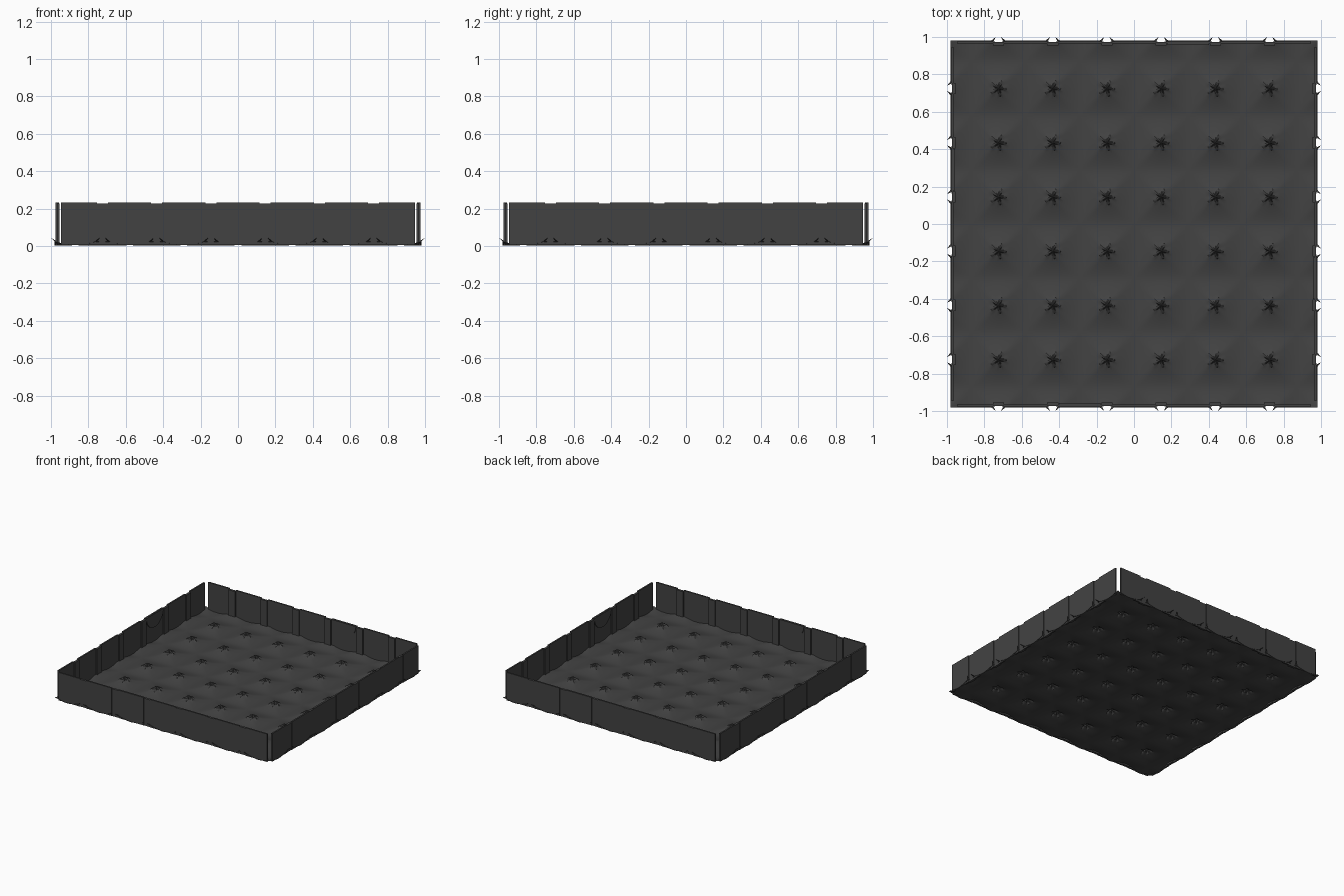
import bpy, bmesh, math
from mathutils import Matrix, Vector

cube = bpy.data.objects.get("Cube")
if cube:
    bpy.data.objects.remove(cube)

mat = bpy.data.materials.new("charcoal grey")
mat.use_nodes = True
mat.diffuse_color = (0.055, 0.055, 0.055, 1)
mat.node_tree.nodes["Principled BSDF"].inputs["Base Color"].default_value = mat.diffuse_color

PITCH = 0.29
HALF = PITCH / 2
EDGE = 0.98
NODES = [(i - 3.5) * PITCH for i in range(8)]
INNER = NODES[1:-1]


def finish(bm, name, smooth=False):
    mesh = bpy.data.meshes.new(name)
    bm.to_mesh(mesh)
    bm.free()
    mesh.materials.append(mat)
    obj = bpy.data.objects.new(name, mesh)
    bpy.context.collection.objects.link(obj)
    if smooth:
        bpy.ops.object.select_all(action="DESELECT")
        obj.select_set(True)
        bpy.context.view_layer.objects.active = obj
        bpy.ops.object.shade_smooth_by_angle(angle=math.radians(25))
    return obj


def box(bm, x0, x1, y0, y1, z0, z1):
    size = Matrix.Diagonal((x1 - x0, y1 - y0, z1 - z0, 1))
    place = Matrix.Translation(((x0 + x1) / 2, (y0 + y1) / 2, (z0 + z1) / 2))
    bmesh.ops.create_cube(bm, size=1, matrix=place @ size)


# Tented floor: a concave square skirt around each node, rising to a star tip
def add_tent(bm, cx, cy, steps=40):
    rings = []
    for t in (1, 0.85, 0.7, 0.55, 0.42, 0.3, 0.18):
        ring = []
        for k in range(steps):
            a = 2 * math.pi * k / steps
            c, s = math.cos(a), math.sin(a)
            square = 1 / max(abs(c), abs(s))
            r = HALF * t * (1 + (square - 1) * t)
            z = 0.003 + 0.036 * (1 - t) ** 1.6
            if t < 0.2:
                r *= 1 + 0.5 * math.cos(5 * a + 0.3)
                z = 0.032
            ring.append(bm.verts.new((cx + r * c, cy + r * s, z)))
        rings.append(ring)
    for outer, inner in zip(rings, rings[1:]):
        for k in range(steps):
            n = (k + 1) % steps
            bm.faces.new((outer[k], outer[n], inner[n], inner[k]))
    tip = bm.verts.new((cx, cy, 0.055))
    for k in range(steps):
        bm.faces.new((rings[-1][k], rings[-1][(k + 1) % steps], tip))


bm = bmesh.new()
for x in NODES:
    for y in NODES:
        add_tent(bm, x, y)
bmesh.ops.remove_doubles(bm, verts=bm.verts, dist=0.0005)

# Trim to a square and open small notches at the border nodes
for d in (Vector((1, 0, 0)), Vector((-1, 0, 0)), Vector((0, 1, 0)), Vector((0, -1, 0))):
    bmesh.ops.bisect_plane(bm, geom=bm.verts[:] + bm.edges[:] + bm.faces[:],
                           plane_co=d * EDGE, plane_no=d, clear_outer=True)
border = NODES[-1]
notched = []
for f in bm.faces:
    c = f.calc_center_median()
    a, b = max(abs(c.x), abs(c.y)), min(abs(c.x), abs(c.y))
    if b < 0.9 and min(math.hypot(a - border, b - abs(n)) for n in INNER) < 0.046:
        notched.append(f)
bmesh.ops.delete(bm, geom=notched, context="FACES")
finish(bm, "tented_floor", smooth=True)

# Small pointed tabs on the border
bm = bmesh.new()
for q in range(4):
    turn = Matrix.Rotation(q * math.pi / 2, 4, "Z")
    for n in INNER:
        for s in (-1, 1):
            pts = [(n + s * 0.045, -0.975, 0.02), (n + s * 0.026, -0.975, 0.028),
                   (n + s * 0.014, -1.0, 0.045)]
            bm.faces.new([bm.verts.new(turn @ Vector(p)) for p in pts])
finish(bm, "border_tabs")

# Four walls, each of panels joined by inward posts, with one hanging half disc
for q, side in enumerate(("front", "left", "back", "right")):
    turn = Matrix.Rotation(q * math.pi / 2, 4, "Z")
    bm = bmesh.new()
    cuts = [-0.947] + [n + s * 0.03 for n in INNER for s in (-1, 1)] + [0.947]
    for a, b in zip(cuts[::2], cuts[1::2]):
        box(bm, a, b, -0.976, -0.964, 0.005, 0.234)
    bmesh.ops.transform(bm, matrix=turn, verts=bm.verts)
    finish(bm, side + "_wall_panels")

    bm = bmesh.new()
    for n in INNER:
        box(bm, n - 0.03, n + 0.03, -0.973, -0.954, 0.005, 0.228)
    bmesh.ops.transform(bm, matrix=turn, verts=bm.verts)
    finish(bm, side + "_wall_posts")

    bm = bmesh.new()
    arc = [math.pi * (1 + k / 20) for k in range(21)]
    disc = bm.faces.new([bm.verts.new((-PITCH + 0.11 * math.cos(a), -0.966,
                                       0.232 + 0.11 * math.sin(a))) for a in arc])
    grown = bmesh.ops.extrude_face_region(bm, geom=[disc])
    moved = [g for g in grown["geom"] if isinstance(g, bmesh.types.BMVert)]
    bmesh.ops.translate(bm, verts=moved, vec=(0, 0.008, 0))
    bmesh.ops.recalc_face_normals(bm, faces=bm.faces)
    bmesh.ops.transform(bm, matrix=turn, verts=bm.verts)
    finish(bm, side + "_wall_half_disc")
